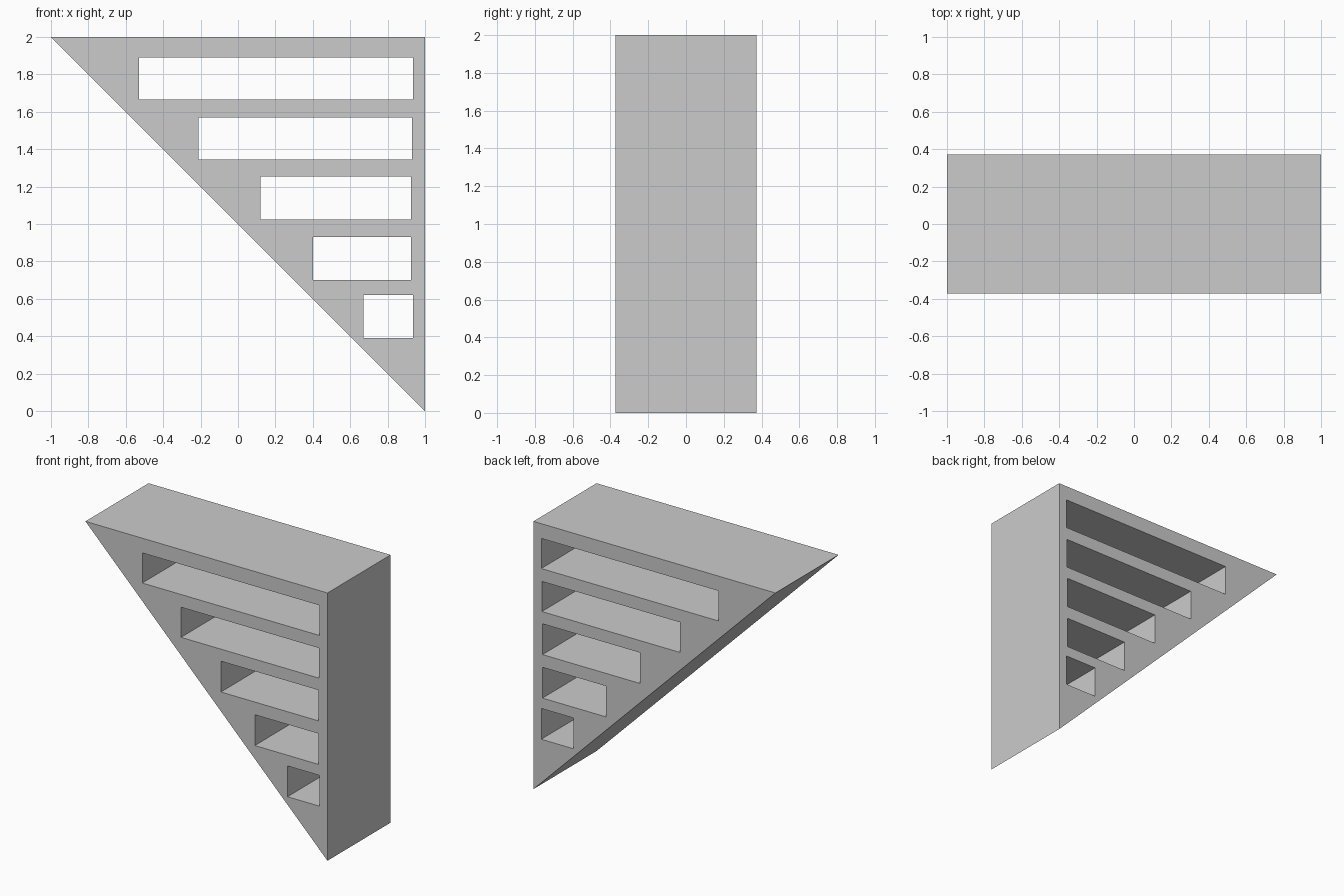
import bpy
import bmesh
from mathutils import Matrix, Vector

cube = bpy.data.objects.get("Cube")
if cube:
    bpy.data.objects.remove(cube, do_unlink=True)

DEPTH = 0.745

grey = bpy.data.materials.new("light_grey")
grey.use_nodes = True
grey.diffuse_color = (0.6, 0.6, 0.6, 1)
grey.node_tree.nodes["Principled BSDF"].inputs["Base Color"].default_value = (0.6, 0.6, 0.6, 1)


def add_object(name, bm):
    bmesh.ops.recalc_face_normals(bm, faces=bm.faces)
    mesh = bpy.data.meshes.new(name)
    bm.to_mesh(mesh)
    bm.free()
    mesh.materials.append(grey)
    obj = bpy.data.objects.new(name, mesh)
    bpy.context.collection.objects.link(obj)
    return obj


# Triangular body: a profile extruded from front to back
bm = bmesh.new()
corners = [(-1, 2), (1, 0), (1, 2)]
face = bm.faces.new([bm.verts.new((x, -DEPTH / 2, z)) for x, z in corners])
extruded = bmesh.ops.extrude_face_region(bm, geom=[face], use_keep_orig=True)
moved = [v for v in extruded["geom"] if isinstance(v, bmesh.types.BMVert)]
bmesh.ops.translate(bm, verts=moved, vec=(0, DEPTH, 0))
body = add_object("triangular_shelf", bm)

# Rectangular openings that go right through: left, right, bottom, top
openings = [
    (-0.53, 0.935, 1.665, 1.89),
    (-0.21, 0.93, 1.345, 1.57),
    (0.12, 0.925, 1.025, 1.255),
    (0.40, 0.925, 0.70, 0.93),
    (0.67, 0.935, 0.39, 0.62),
]
bm = bmesh.new()
for x0, x1, z0, z1 in openings:
    centre = Vector(((x0 + x1) / 2, 0, (z0 + z1) / 2))
    size = Matrix.Diagonal((x1 - x0, DEPTH * 2, z1 - z0, 1))
    bmesh.ops.create_cube(bm, size=1, matrix=Matrix.Translation(centre) @ size)
cutter = add_object("opening_cutter", bm)
cutter.hide_render = True

# Cut the openings, then drop the cutter
cut = body.modifiers.new("openings", 'BOOLEAN')
cut.operation = 'DIFFERENCE'
cut.solver = 'EXACT'
cut.object = cutter
bpy.context.view_layer.objects.active = body
body.select_set(True)
bpy.ops.object.modifier_apply(modifier=cut.name)
bpy.data.objects.remove(cutter, do_unlink=True)
